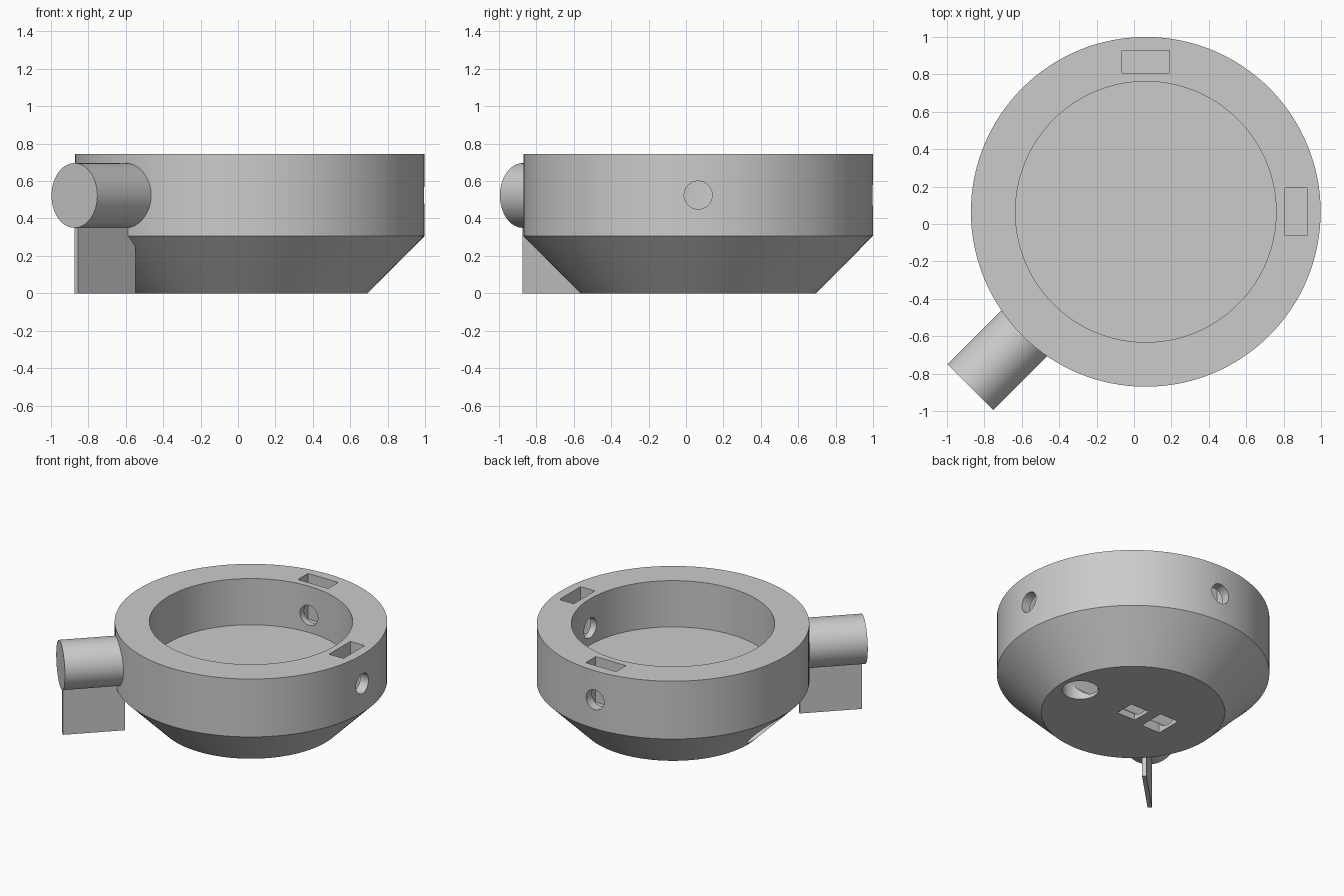
import bpy, bmesh, math
from mathutils import Matrix, Vector

if "Cube" in bpy.data.objects:
    bpy.data.objects.remove(bpy.data.objects["Cube"], do_unlink=True)

CENTRE = Vector((0.063, 0.065, 0))
BORE_Z = 0.525
SIDE = math.radians(225)   # heading of the side pipe

grey = bpy.data.materials.new("plain_grey")
grey.use_nodes = True
grey.diffuse_color = (0.6, 0.6, 0.6, 1)
grey.node_tree.nodes["Principled BSDF"].inputs["Base Color"].default_value = (0.6, 0.6, 0.6, 1)


def finish(name, bm):
    bmesh.ops.recalc_face_normals(bm, faces=bm.faces)
    bm.transform(Matrix.Translation(CENTRE))
    mesh = bpy.data.meshes.new(name)
    bm.to_mesh(mesh)
    bm.free()
    mesh.materials.append(grey)
    ob = bpy.data.objects.new(name, mesh)
    bpy.context.collection.objects.link(ob)
    return ob


def lathe(name, profile, steps=128):
    bm = bmesh.new()
    verts = [bm.verts.new((r, 0, z)) for r, z in profile]
    edges = [bm.edges.new(pair) for pair in zip(verts, verts[1:])]
    bmesh.ops.spin(bm, geom=verts + edges, cent=(0, 0, 0), axis=(0, 0, 1),
                   angle=math.tau, steps=steps, use_merge=True)
    bmesh.ops.remove_doubles(bm, verts=bm.verts, dist=0.0001)
    return finish(name, bm)


def rod(name, start, end, radius, steps=64):
    start, end = Vector(start), Vector(end)
    axis = end - start
    place = Matrix.Translation((start + end) / 2) @ axis.to_track_quat('Z', 'Y').to_matrix().to_4x4()
    bm = bmesh.new()
    bmesh.ops.create_cone(bm, cap_ends=True, segments=steps, radius1=radius,
                          radius2=radius, depth=axis.length, matrix=place)
    return finish(name, bm)


def block(name, low, high, angle=0):
    low, high = Vector(low), Vector(high)
    bm = bmesh.new()
    bmesh.ops.create_cube(bm, size=1, matrix=Matrix.Rotation(angle, 4, 'Z')
                          @ Matrix.Translation((low + high) / 2)
                          @ Matrix.Diagonal((*(high - low), 1)))
    return finish(name, bm)


def polar(r, angle, z):
    return (r * math.cos(angle), r * math.sin(angle), z)


def cut(target, cutter):
    mod = target.modifiers.new("cut", 'BOOLEAN')
    mod.operation = 'DIFFERENCE'
    mod.solver = 'EXACT'
    mod.object = cutter
    bpy.context.view_layer.objects.active = target
    bpy.ops.object.modifier_apply(modifier=mod.name)
    bpy.data.objects.remove(cutter, do_unlink=True)


# Bowl with thick wall and tapered base
bowl = lathe("bowl", [(0, 0), (0.63, 0), (0.935, 0.307), (0.935, 0.745),
                      (0.697, 0.745), (0.697, 0.395), (0, 0.395)])

# Screw bores through the wall, with a nut slot sunk in the rim over two of them
for angle in (0, math.pi / 2):
    cut(bowl, rod("bore_cutter", polar(0.5, angle, BORE_Z), polar(1.1, angle, BORE_Z), 0.075))
    cut(bowl, block("slot_cutter", (0.743, -0.127, 0.4), (0.863, 0.127, 0.9), angle))
cut(bowl, rod("bore_cutter", polar(0.5, SIDE, BORE_Z), polar(1.1, SIDE, BORE_Z), 0.075))

# Cable tunnel from the underside to the tapered flank, with two strap pockets
cut(bowl, rod("tunnel_cutter", (0.473, 0, 0.155), (-1.2, 0, 0.155), 0.13))
cut(bowl, rod("inlet_cutter", (0.473, 0, -0.1), (0.473, 0, 0.28), 0.125))
for x, half_y in ((0, 0.075), (-0.24, 0.1)):
    cut(bowl, block("pocket_cutter", (x - 0.078, -half_y, -0.1), (x + 0.078, half_y, 0.2)))

# Side pipe and the thin support under it
pipe = rod("side_pipe", polar(0.86, SIDE, 0.523), polar(1.326, SIDE, 0.523), 0.173)
support = block("pipe_support", (0.88, -0.015, 0), (1.312, 0.015, 0.37), SIDE)

# Smooth curved walls, keep edges crisp
bpy.ops.object.select_all(action='DESELECT')
for ob in (bowl, pipe):
    ob.select_set(True)
bpy.context.view_layer.objects.active = bowl
bpy.ops.object.shade_smooth_by_angle(angle=math.radians(25))
